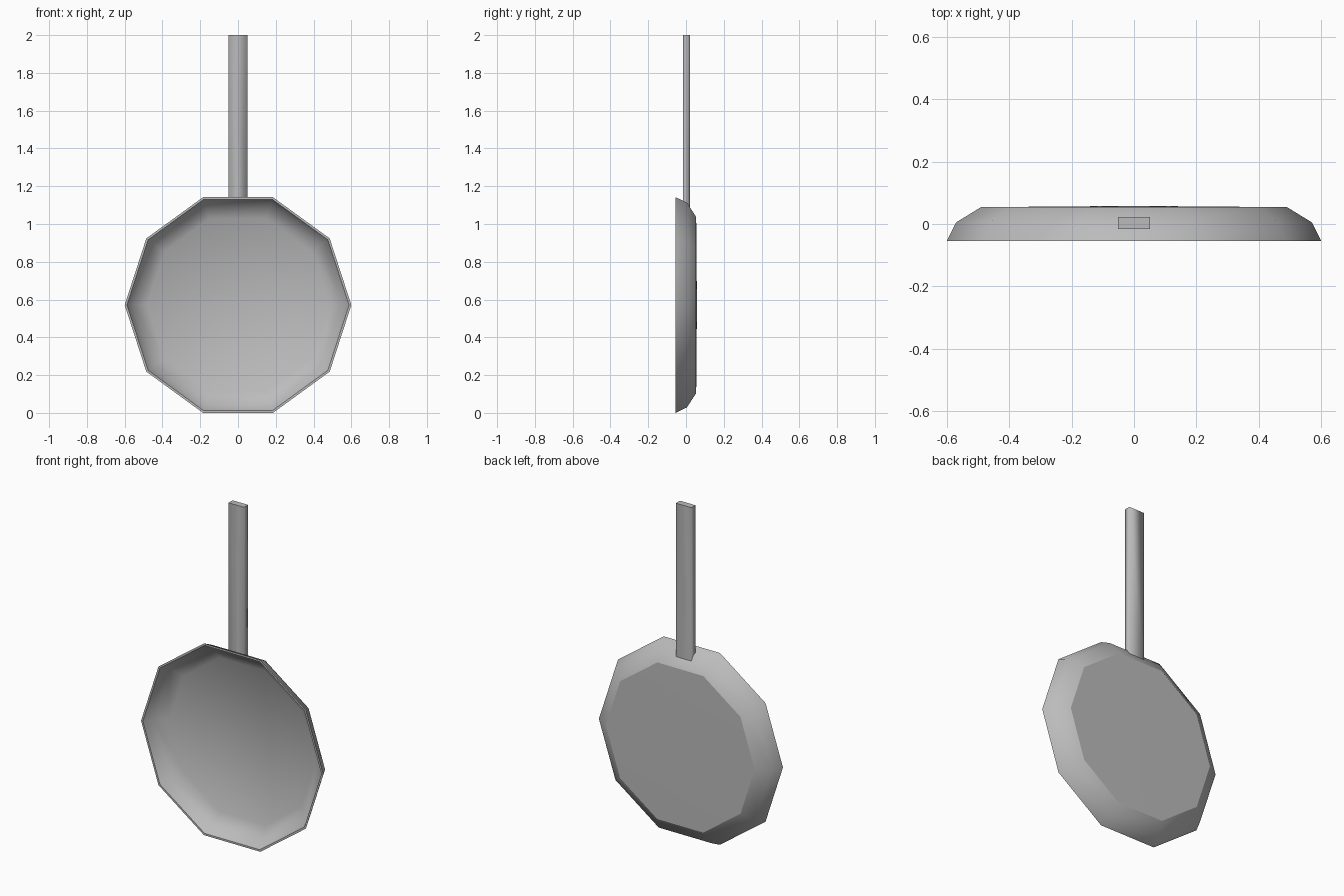
import bpy, bmesh, math

cube = bpy.data.objects.get("Cube")
if cube:
    bpy.data.objects.remove(cube, do_unlink=True)

# Single plain metal colour
metal = bpy.data.materials.new("grey metal")
metal.use_nodes = True
GREY = (0.5, 0.5, 0.5, 1)
metal.diffuse_color = GREY
metal.node_tree.nodes["Principled BSDF"].inputs["Base Color"].default_value = GREY

SIDES = 10
CENTRE_Z = 0.571


def make_object(name, bm):
    bmesh.ops.recalc_face_normals(bm, faces=bm.faces)
    mesh = bpy.data.meshes.new(name)
    bm.to_mesh(mesh)
    bm.free()
    mesh.materials.append(metal)
    obj = bpy.data.objects.new(name, mesh)
    bpy.context.collection.objects.link(obj)
    return obj


def ring(bm, radius, y):
    step = math.tau / SIDES
    return [bm.verts.new((radius * math.cos(i * step), y,
                          CENTRE_Z + radius * math.sin(i * step)))
            for i in range(SIDES)]


def set_sharp(bm, loop):
    for i in range(SIDES):
        bm.edges.get((loop[i], loop[i - 1])).smooth = False


# Pan: ten-sided dish, lathed from (radius, y) profile, back to front to floor
bm = bmesh.new()
profile = [(0.49, 0.054), (0.57, 0.005), (0.6, -0.055),
           (0.588, -0.055), (0.558, 0.0), (0.482, 0.043)]
rings = [ring(bm, r, y) for r, y in profile]
for a, b in zip(rings, rings[1:]):
    for i in range(SIDES):
        bm.faces.new((a[i - 1], a[i], b[i], b[i - 1]))

# Slightly domed base and its inner floor
for loop, y in ((rings[0], 0.058), (rings[-1], 0.046)):
    hub = bm.verts.new((0, y, CENTRE_Z))
    for i in range(SIDES):
        bm.faces.new((loop[i - 1], loop[i], hub))
for f in bm.faces:
    f.smooth = True

# Crisp base edge and rim
for loop in (rings[0], rings[2], rings[3]):
    set_sharp(bm, loop)
make_object("pan", bm)

# Handle: flat bar with its foot slanted to meet the pan wall
bm = bmesh.new()
bmesh.ops.create_cube(bm, size=1)
for v in bm.verts:
    front = v.co.y < 0
    top = v.co.z > 0
    v.co.x *= 0.102
    v.co.y = -0.016 if front else 0.022
    v.co.z = 2.0 if top else (1.12 if front else 1.085)
for f in bm.faces:
    f.smooth = True
for e in bm.edges:
    # long edges stay soft, end edges are crisp
    e.smooth = abs(e.verts[0].co.z - e.verts[1].co.z) > 0.5
make_object("handle", bm)
